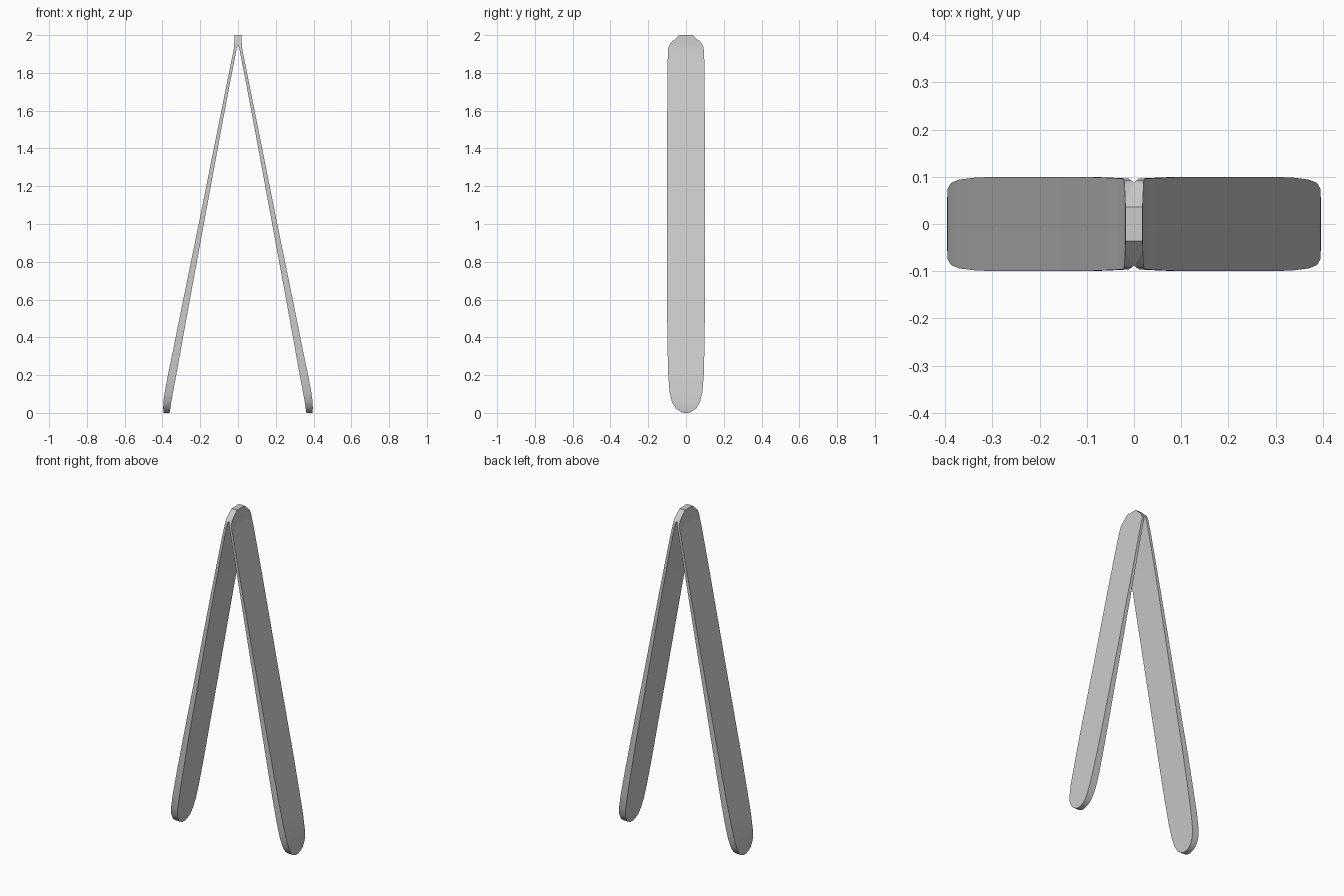
import bpy, bmesh

# Stations of one leg from foot to tip: height, inner x, outer x, half width
leg = [
    (0.000, 0.362, 0.394, 0.012),
    (0.008, 0.361, 0.395, 0.032),
    (0.025, 0.358, 0.396, 0.055),
    (0.060, 0.353, 0.395, 0.075),
    (0.110, 0.344, 0.388, 0.087),
    (0.200, 0.327, 0.371, 0.094),
    (0.350, 0.300, 0.340, 0.098),
    (0.550, 0.264, 0.300, 0.100),
    (1.000, 0.181, 0.208, 0.100),
    (1.500, 0.089, 0.108, 0.100),
    (1.750, 0.042, 0.058, 0.098),
    (1.850, 0.022, 0.038, 0.097),
    (1.910, 0.011, 0.025, 0.096),
    (1.935, 0.006, 0.021, 0.093),
]

# Full arch as (outer x, outer z, outer width, inner x, inner z, inner width)
right = [(xo, z, w, xi, z, w) for z, xi, xo, w in leg]
right += [(0.020, 1.955, 0.084, 0.003, 1.943, 0.090),
          (0.019, 1.985, 0.052, 0.001, 1.945, 0.088),
          (0.018, 2.000, 0.036, 0.000, 1.946, 0.088)]
left = [(-xo, zo, wo, -xi, zi, wi) for xo, zo, wo, xi, zi, wi in reversed(right)]

# Sweep a four-cornered section over the arch, with closed feet
bm = bmesh.new()
rings = []
for xo, zo, wo, xi, zi, wi in right + left:
    rings.append([bm.verts.new(p) for p in
                  ((xo, -wo, zo), (xo, wo, zo), (xi, wi, zi), (xi, -wi, zi))])
for a, b in zip(rings, rings[1:]):
    for i in range(4):
        j = (i + 1) % 4
        bm.faces.new((a[i], a[j], b[j], b[i]))
bm.faces.new(rings[0])
bm.faces.new(rings[-1])
bmesh.ops.remove_doubles(bm, verts=bm.verts, dist=1e-5)
bmesh.ops.recalc_face_normals(bm, faces=bm.faces)

mesh = bpy.data.meshes.new("tweezer_arms")
bm.to_mesh(mesh)
bm.free()
arms = bpy.data.objects.new("tweezer_arms", mesh)
bpy.context.collection.objects.link(arms)

# Smooth broad surfaces, crisp rims
bpy.context.view_layer.objects.active = arms
arms.select_set(True)
bpy.ops.object.shade_smooth_by_angle(angle=0.6)
